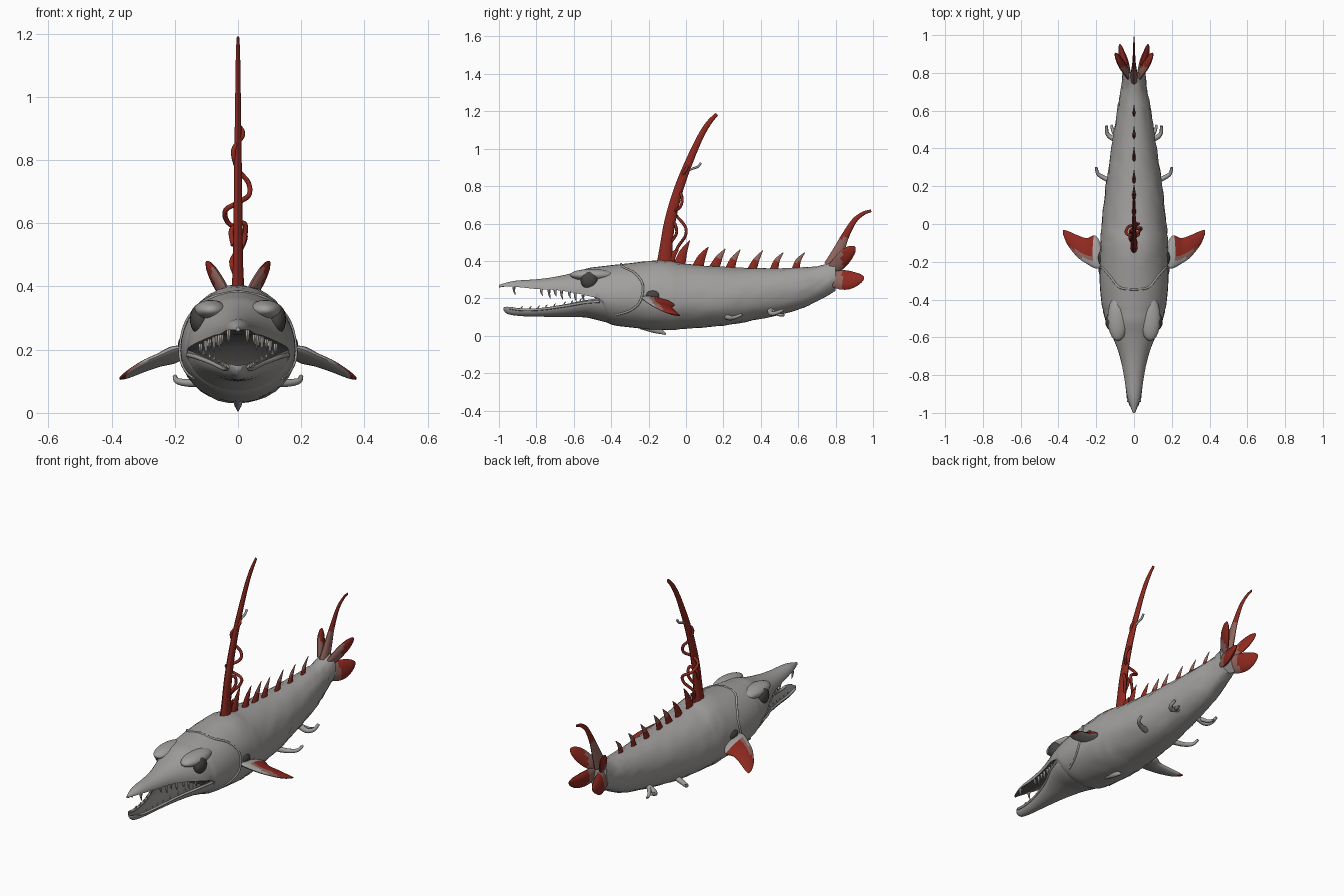
import bpy, bmesh, math, random
from mathutils import Vector

random.seed(4)
if "Cube" in bpy.data.objects:
    bpy.data.objects.remove(bpy.data.objects["Cube"])


def material(name, r, g, b):
    m = bpy.data.materials.new(name)
    m.use_nodes = True
    m.diffuse_color = (r, g, b, 1)
    m.node_tree.nodes["Principled BSDF"].inputs["Base Color"].default_value = (r, g, b, 1)
    return m


SKIN = material("grey skin", 0.36, 0.35, 0.34)
RED = material("fin red", 0.27, 0.022, 0.014)
FADED = material("faded red", 0.28, 0.13, 0.11)
DARK = material("dark eye", 0.06, 0.058, 0.055)
MOUTH = material("mouth interior", 0.11, 0.105, 0.1)
TOOTH = material("tooth ivory", 0.48, 0.46, 0.43)


def smooth(pts, steps):
    """Catmull-Rom interpolation of equally long tuples."""
    out = []
    for i in range(len(pts) - 1):
        a, b, c, d = pts[max(i - 1, 0)], pts[i], pts[i + 1], pts[min(i + 2, len(pts) - 1)]
        for k in range(steps):
            t = k / steps
            out.append(tuple(q + t / 2 * (r - p + t * (2 * p - 5 * q + 4 * r - s + t * (3 * (q - r) + s - p)))
                             for p, q, r, s in zip(a, b, c, d)))
    return out + [tuple(pts[-1])]


def finish(obj, mats, mirror):
    for m in mats:
        obj.data.materials.append(m)
    bpy.context.scene.collection.objects.link(obj)
    if mirror:
        obj.modifiers.new("mirror", 'MIRROR').use_mirror_merge = False
    return obj


def skin_rings(name, rings, mats, rule=None, mirror=False):
    """Join rings of points into a closed, smooth surface."""
    bm = bmesh.new()
    loops = [[bm.verts.new(p) for p in ring] for ring in rings]
    n = len(loops[0])
    for a, b in zip(loops, loops[1:]):
        for i in range(n):
            j = (i + 1) % n
            bm.faces.new((a[i], a[j], b[j], b[i]))
    bm.faces.new(loops[0])
    bm.faces.new(loops[-1])
    bmesh.ops.recalc_face_normals(bm, faces=bm.faces[:])
    for f in bm.faces:
        f.smooth = True
        if rule:
            f.material_index = int(rule(f.calc_center_median(), f.normal))
    mesh = bpy.data.meshes.new(name)
    bm.to_mesh(mesh)
    bm.free()
    mesh.set_sharp_from_angle(angle=math.radians(50))
    return finish(bpy.data.objects.new(name, mesh), mats, mirror)


def sweep(name, pts, mats, thin=(1, 0, 0), flat=1.0, wide=None, rule=None, mirror=False, n=10, steps=4):
    """Sweep an ellipse of half-width r along points (x, y, z, r)."""
    path = smooth(pts, steps)
    rings = []
    for i, p in enumerate(path):
        c, r = Vector(p[:3]), max(p[3], 0.001)
        tan = Vector(path[min(i + 1, len(path) - 1)][:3]) - Vector(path[max(i - 1, 0)][:3])
        tan.normalize()
        v = Vector(thin)
        if wide:
            u = Vector(wide)
        else:
            v = v - tan * v.dot(tan)
            u = tan.cross(v).normalized()
        v = v.normalized()
        angles = [math.tau * k / n for k in range(n)]
        rings.append([c + u * r * math.cos(a) + v * r * flat * math.sin(a) for a in angles])
    return skin_rings(name, rings, mats, rule, mirror)


def tube(name, pts, radius, mat, mirror=False, taper=False):
    cu = bpy.data.curves.new(name, 'CURVE')
    cu.dimensions = '3D'
    cu.bevel_depth = radius
    cu.bevel_resolution = 2
    cu.use_fill_caps = True
    path = smooth([tuple(p) for p in pts], 6)
    sp = cu.splines.new('POLY')
    sp.points.add(len(path) - 1)
    for i, p in enumerate(path):
        sp.points[i].co = (*p, 1)
        sp.points[i].radius = 1 - 0.6 * i / len(path) if taper else 1
    sp.use_smooth = True
    return finish(bpy.data.objects.new(name, cu), [mat], mirror)


def ellipsoid(name, centre, radii, mat):
    bm = bmesh.new()
    bmesh.ops.create_uvsphere(bm, u_segments=20, v_segments=12, radius=1)
    for v in bm.verts:
        v.co = Vector(c + r * k for c, r, k in zip(centre, radii, v.co))
    for f in bm.faces:
        f.smooth = True
    mesh = bpy.data.meshes.new(name)
    bm.to_mesh(mesh)
    bm.free()
    return finish(bpy.data.objects.new(name, mesh), [mat], True)


# Cross-sections: y, half width, top, widest height, bottom
BODY = [(-1, .006, .272, .262, .258), (-.92, .034, .293, .262, .268), (-.8, .054, .302, .25, .268),
        (-.7, .075, .315, .245, .262), (-.6, .112, .337, .23, .25), (-.52, .148, .362, .212, .235),
        (-.46, .163, .37, .2, .16), (-.42, .172, .375, .2, .07), (-.3, .182, .388, .2, .045),
        (-.13, .181, .405, .19, .032), (0, .172, .385, .19, .038), (.2, .15, .367, .195, .055),
        (.4, .12, .36, .22, .09), (.6, .09, .365, .25, .14), (.72, .068, .375, .28, .195),
        (.8, .06, .405, .32, .24)]
JAW = [(-.975, .012, .15, .152, .135), (-.95, .028, .143, .155, .115), (-.88, .036, .128, .145, .105),
       (-.78, .05, .125, .148, .102), (-.65, .085, .13, .168, .1), (-.54, .135, .135, .19, .098),
       (-.46, .16, .14, .2, .08), (-.38, .168, .16, .2, .06)]


def section_point(st, a):
    y, w, top, mid, bot = st
    s = math.sin(a)
    return Vector((w * math.cos(a), y, mid + (top - mid) * s if s > 0 else mid + (mid - bot) * s))


def surface(stations, y, degrees):
    dense = smooth(stations, 12)
    st = min(dense, key=lambda d: abs(d[0] - y))
    return section_point(st, math.radians(degrees))


def loft(name, stations, mats, rule, bump):
    rings = []
    for st in smooth(stations, 5):
        ring = [section_point(st, math.tau * k / 36) for k in range(36)]
        if st[0] > -0.2:
            ring = [p + Vector((random.uniform(-bump, bump), 0, random.uniform(-bump, bump))) for p in ring]
        rings.append(ring)
    return skin_rings(name, rings, mats, rule)


# Body with upper jaw, and the open lower jaw
loft("body", BODY, [SKIN, MOUTH], lambda c, n: c.y < -0.44 and n.z < -0.3 and c.z > 0.12, 0.003)
loft("lower_jaw", JAW, [SKIN, MOUTH], lambda c, n: n.z > 0.3 and abs(c.x) < 0.16, 0)

# Eyes under heavy brows, fin sockets, gill ridge and lip
ellipsoid("eye", (.12, -.517, .296), (.032, .046, .049), DARK)
ellipsoid("brow", (.086, -.5, .325), (.054, .12, .032), SKIN)
ellipsoid("fin_socket", (.17, -.18, .215), (.02, .04, .028), DARK)
tube("gill_ridge", [surface(BODY, y, a) for y, a in
                    ((-.35, 90), (-.34, 65), (-.28, 45), (-.235, 22), (-.25, -5), (-.3, -25), (-.38, -38))],
     .006, SKIN, True)
tube("lower_lip", [surface(JAW, y, -8) for y in (-.94, -.88, -.78, -.65, -.54, -.46)], .007, SKIN, True)


# Teeth
def tooth(name, p, drop, r):
    p = Vector((p.x * 0.88, p.y, p.z))
    tip = p + Vector((0, 0.008, drop))
    mid = (p + tip) / 2 + Vector((0, -0.003, 0))
    sweep(name, [(*p, r), (*mid, r * .7), (*tip, .001)], [TOOTH], mirror=True, n=6, steps=2)


tooth("front_fang", surface(BODY, -.92, 0), -.045, .008)
for i in range(7):
    tooth("upper_tooth", surface(BODY, -.77 + .036 * i, 0), -.05 if i % 2 else -.036, .008)
for i in range(8):
    tooth("lower_tooth", surface(JAW, -.88 + .045 * i, 0), .014, .005)

# Tall dorsal spine with a climbing vine and twig
sweep("tall_spine", [(0, -.115, .37, .045), (0, -.107, .47, .034), (0, -.088, .6, .03), (0, -.05, .75, .026),
                     (0, 0, .89, .022), (0, .07, 1.05, .017), (0, .12, 1.135, .014), (0, .165, 1.185, .009)],
      [RED], flat=.5)
tube("vine", [(0, -.07, .42), (-.02, -.04, .48), (.015, -.005, .53), (.02, 0, .57), (-.03, -.015, .6),
              (-.04, -.05, .64), (0, -.06, .665), (.035, -.03, .69), (.032, -.02, .73), (0, -.03, .77),
              (-.014, -.04, .83), (.015, -.005, .88), (0, .01, .91)], .008, RED)
tube("vine_knot", [(0, -.08, .5), (.02, -.05, .55), (.02, -.06, .6), (-.02, -.07, .58), (-.015, -.09, .53)],
     .008, RED)
tube("twig", [(0, 0, .88), (0, .04, .895), (0, .065, .905), (0, .08, .925)], .006, SKIN)

# Row of small back-swept spikes, red at the root and paler at the tip towards the tail
SPIKES = [(-.04, .46), (.02, .51), (.12, .475), (.21, .465), (.29, .46), (.41, .455), (.52, .445), (.635, .445)]
for i, (y, z) in enumerate(SPIKES):
    base = surface(BODY, y - .055, 90)
    r = .034 - .0017 * i
    sweep("back_spike", [(0, base.y, base.z - .015, r), (0, y - .035, base.z * .55 + z * .45, r * .65), (0, y, z, .002)],
          [RED, FADED], flat=.38, n=8, rule=lambda c, n, k=i, h=z: k > 2 and c.z > h - .05)

# Tail: one long ray and two pairs of lobes
sweep("tail_ray", [(0, .78, .37, .045), (0, .815, .45, .032), (0, .85, .53, .021), (0, .9, .615, .014),
                   (0, .95, .655, .01), (0, .99, .668, .007)],
      [RED, FADED], flat=.45, rule=lambda c, n: c.z < .52)
sweep("upper_tail_lobe", [(.02, .77, .345, .026), (.045, .815, .385, .038), (.073, .855, .43, .038),
                          (.092, .888, .462, .024), (.1, .902, .476, .006)],
      [RED, FADED], thin=(1, -.3, -.3), flat=.4, mirror=True, rule=lambda c, n: c.y < .835)
sweep("lower_tail_lobe", [(.03, .77, .315, .045), (.045, .83, .3, .054), (.058, .88, .298, .05),
                          (.07, .93, .306, .028), (.074, .952, .31, .007)],
      [RED, FADED], thin=(1, -.3, .3), flat=.36, mirror=True, rule=lambda c, n: c.y < .835)


# Side fins: grey arm and underside, fading into a red web on top
def fin_colour(c, n):
    if c.x > .352:
        return 1
    back = c.y + .17 - .4 * (c.x - .25)
    if n.z < 0 or c.x < .215 or back < -.02:
        return 0
    return 1 if back > .01 else 2


sweep("side_fin", [(.15, -.195, .2, .035), (.2, -.15, .185, .086), (.25, -.143, .167, .068), (.3, -.117, .147, .058),
                   (.35, -.075, .121, .038), (.374, -.045, .109, .014)],
      [SKIN, RED, FADED], thin=(.4, 0, .9), wide=(0, 1, -.2), flat=.25, mirror=True, n=20, steps=5, rule=fin_colour)

# Small belly tendrils and keel fin
tube("front_tendril", [(.1, .22, .1), (.15, .24, .095), (.19, .265, .1), (.2, .3, .115)], .016, SKIN, True, True)
tube("rear_tendril", [(.07, .45, .14), (.115, .455, .12), (.142, .48, .122), (.145, .52, .138)], .017, SKIN, True, True)
tube("rear_tendril_fork", [(.08, .45, .14), (.11, .49, .115), (.12, .525, .11)], .013, SKIN, True, True)
sweep("keel_fin", [(0, -.24, .055, .02), (0, -.17, .035, .02), (0, -.13, .02, .012), (0, -.108, .008, .004)],
      [SKIN], flat=.7)
